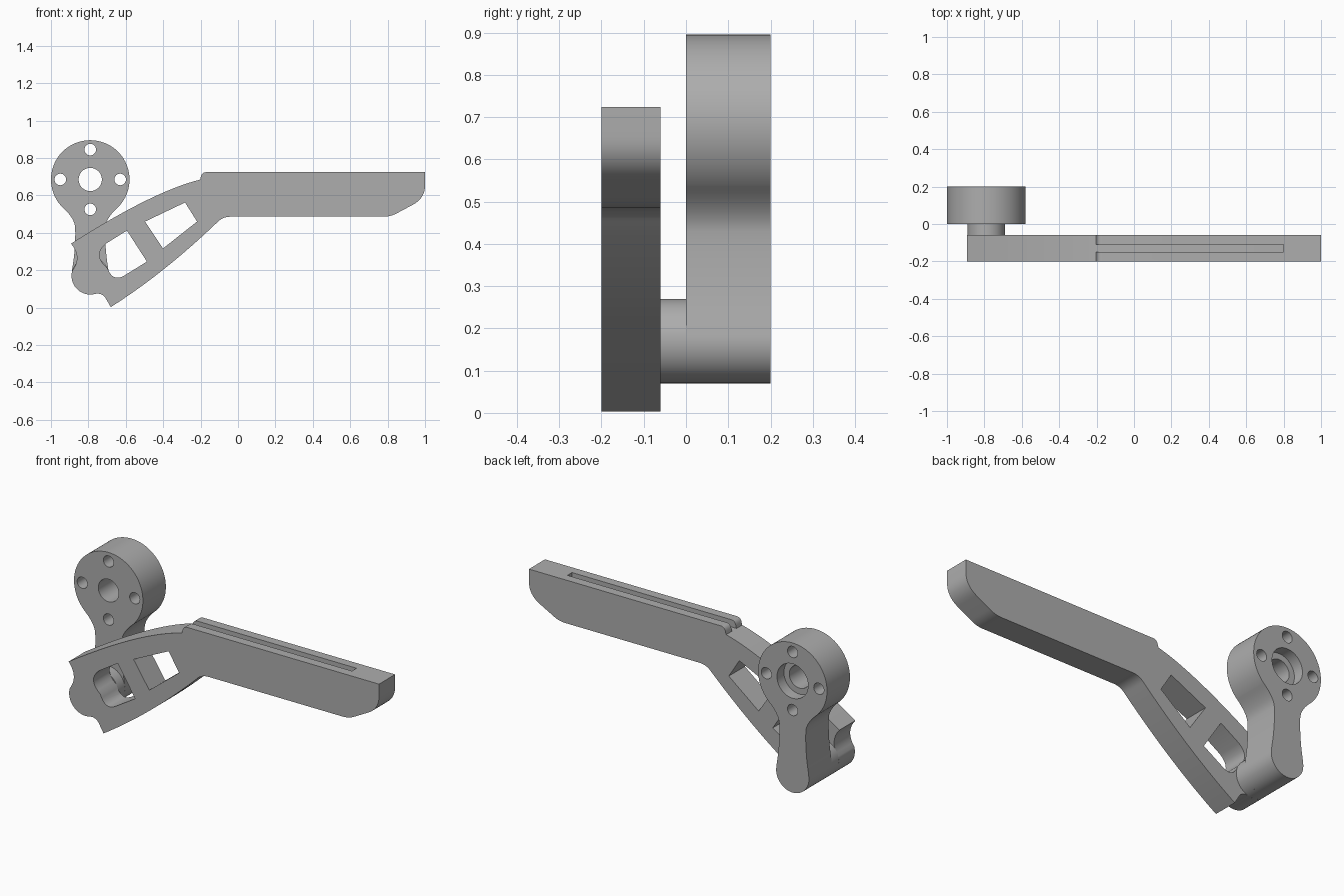
import bpy, bmesh
from math import sin, cos, radians

if "Cube" in bpy.data.objects:
    bpy.data.objects.remove(bpy.data.objects["Cube"])

GREY = (0.42, 0.42, 0.42, 1)
mat = bpy.data.materials.new("plain grey")
mat.use_nodes = True
mat.diffuse_color = GREY
mat.node_tree.nodes["Principled BSDF"].inputs["Base Color"].default_value = GREY


def arc(cx, cz, r, a0, a1, n=24):
    angles = [radians(a0 + (a1 - a0) * i / n) for i in range(n + 1)]
    return [(cx + r * cos(a), cz + r * sin(a)) for a in angles]


def circle(cx, cz, r, n=48):
    return arc(cx, cz, r, 0, 360, n)[:-1]


def bend(a, c, b, n=8):
    """Quadratic curve from a to b, pulled towards c."""
    out = []
    for i in range(n + 1):
        t = i / n
        out.append(tuple((1 - t) ** 2 * p + 2 * t * (1 - t) * q + t * t * r
                         for p, q, r in zip(a, c, b)))
    return out


def prism(name, outline, y0, y1):
    """Extrude an x-z outline from y0 to y1."""
    bm = bmesh.new()
    face = bm.faces.new([bm.verts.new((x, y0, z)) for x, z in outline])
    ext = bmesh.ops.extrude_face_region(bm, geom=[face], use_keep_orig=True)
    moved = [v for v in ext["geom"] if isinstance(v, bmesh.types.BMVert)]
    bmesh.ops.translate(bm, verts=moved, vec=(0, y1 - y0, 0))
    bmesh.ops.recalc_face_normals(bm, faces=bm.faces)
    mesh = bpy.data.meshes.new(name)
    bm.to_mesh(mesh)
    bm.free()
    mesh.materials.append(mat)
    obj = bpy.data.objects.new(name, mesh)
    bpy.context.collection.objects.link(obj)
    return obj


def finish(obj, cutters=()):
    """Cut the openings, then smooth the curved walls."""
    bpy.ops.object.select_all(action="DESELECT")
    obj.select_set(True)
    bpy.context.view_layer.objects.active = obj
    for c in cutters:
        c.hide_render = True
        mod = obj.modifiers.new("cut", "BOOLEAN")
        mod.operation, mod.solver, mod.object = "DIFFERENCE", "EXACT", c
        bpy.ops.object.modifier_apply(modifier=mod.name)
        bpy.data.objects.remove(c)
    bpy.ops.object.shade_smooth_by_angle(angle=radians(30))


PX, PZ = -0.79, 0.17      # pivot centre
HZ = 0.685                # hub centre height
FRONT, BACK = -0.2, -0.06  # lever thickness

# Lever: bowed arm, straight handle and rounded pivot end
lever_outline = (
    bend((-0.893, 0.342), (-0.455, 0.622), (-0.203, 0.684), 16)
    + bend((-0.2, 0.695), (-0.195, 0.724), (-0.17, 0.724))
    + [(1, 0.724)]
    + bend((1, 0.655), (1, 0.585), (0.935, 0.55))
    + bend((0.86, 0.51), (0.82, 0.486), (0.78, 0.486))
    + bend((-0.04, 0.486), (-0.085, 0.486), (-0.115, 0.452))
    + bend((-0.115, 0.452), (-0.4, 0.18), (-0.68, 0.003), 16)[1:]
    + bend((-0.705, 0.045), (-0.72, 0.075), (-0.752, 0.075))
    + arc(PX, PZ, 0.1, -75, -195)
    + bend((-0.887, 0.196), (-0.832, 0.27), (-0.893, 0.342))[1:-1]
)
lever = prism("lever", lever_outline, FRONT, BACK)

near_window = ([(-0.594, 0.412), (-0.487, 0.246)]
               + bend((-0.61, 0.17), (-0.67, 0.135), (-0.7, 0.214))
               + bend((-0.7, 0.214), (-0.78, 0.28), (-0.706, 0.342))[1:])
far_window = [(-0.497, 0.46), (-0.283, 0.562), (-0.219, 0.46), (-0.401, 0.316)]
slot = [(-0.25, 0.684), (0.8, 0.684), (0.8, 0.8), (-0.25, 0.8)]
finish(lever, [
    prism("near_window_cutter", near_window, -0.3, 0.1),
    prism("far_window_cutter", far_window, -0.3, 0.1),
    prism("slot_cutter", slot, -0.15, -0.11),
])

# Pivot boss joining the lever to the link
finish(prism("pivot_boss", circle(PX, PZ, 0.1), BACK, 0))

# Link: round hub, waisted neck and rounded foot, mirrored about its centre line
right_side = (
    arc(0, PZ, 0.1, -90, 10, 20)
    + bend((0.096, 0.21), (0.08, 0.3), (0.08, 0.4))
    + bend((0.081, 0.43), (0.085, 0.48), (0.148, 0.536))
    + arc(0, HZ, 0.21, -44, 90, 32)
)
left_side = [(-x, z) for x, z in reversed(right_side[1:-1])]
link = prism("link", [(PX + x, z) for x, z in right_side + left_side], 0, 0.2)

cutters = [prism("bore_cutter", circle(PX, HZ, 0.062), -0.1, 0.3),
           prism("counterbore_cutter", circle(PX, HZ, 0.095), 0.14, 0.3)]
for k in range(4):
    a = radians(90 * k)
    hole = circle(PX + 0.16 * cos(a), HZ + 0.16 * sin(a), 0.031, 32)
    cutters.append(prism("bolt_hole_cutter", hole, -0.1, 0.3))
finish(link, cutters)
